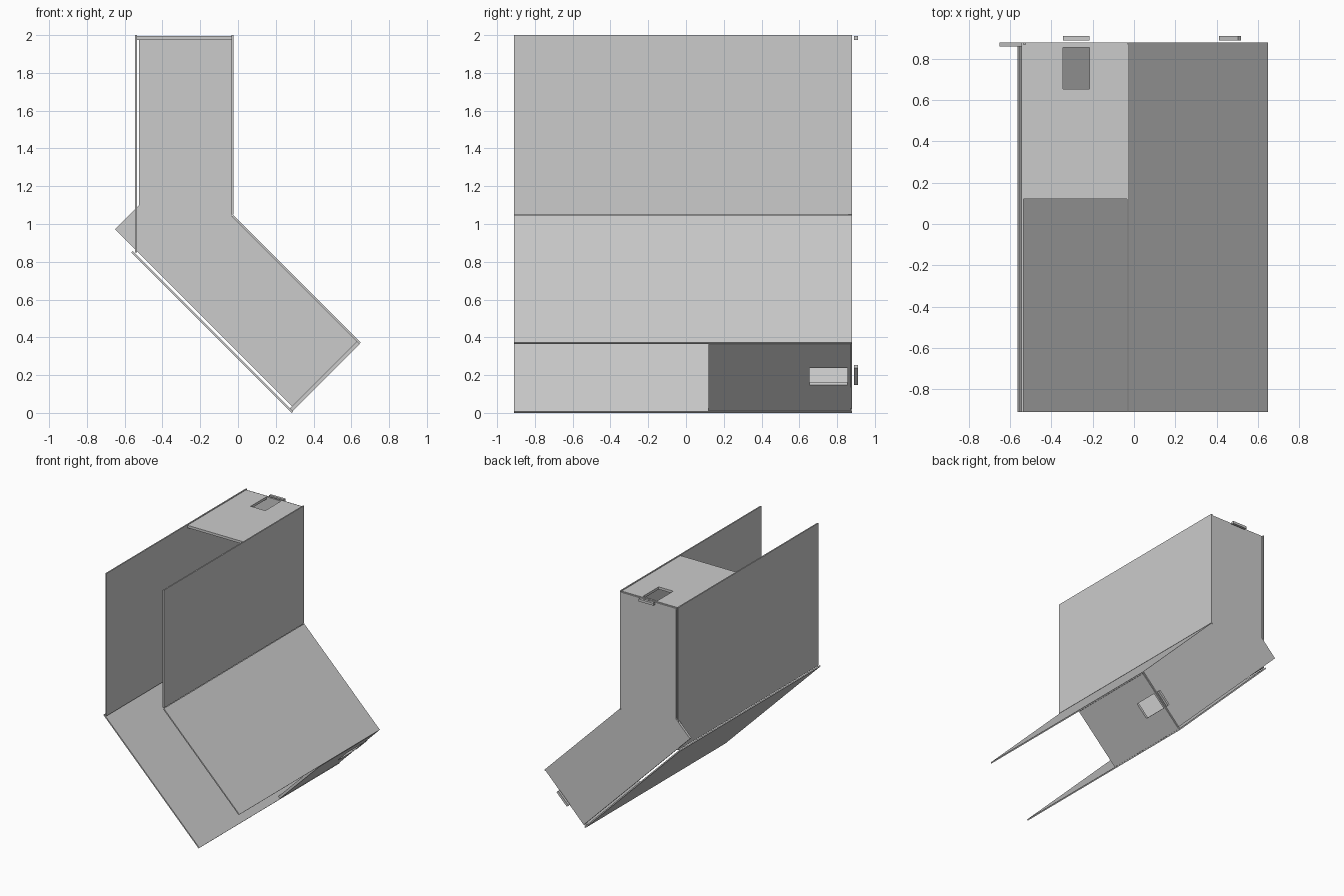
import bpy
import bmesh
from mathutils import Vector

cube = bpy.data.objects.get("Cube")
if cube:
    bpy.data.objects.remove(cube, do_unlink=True)

grey = bpy.data.materials.new("light_grey")
grey.use_nodes = True
colour = (0.6, 0.6, 0.6, 1)
grey.diffuse_color = colour
grey.node_tree.nodes["Principled BSDF"].inputs["Base Color"].default_value = colour

FRONT, BACK = -0.91, 0.88
COVER_FRONT = 0.12


def prism(name, outline, y0, y1):
    """Extrude an x-z outline from y0 to y1."""
    bm = bmesh.new()
    face = bm.faces.new([bm.verts.new((x, y0, z)) for x, z in outline])
    grown = bmesh.ops.extrude_face_region(bm, geom=[face])
    verts = [v for v in grown["geom"] if isinstance(v, bmesh.types.BMVert)]
    bmesh.ops.translate(bm, verts=verts, vec=(0, y1 - y0, 0))
    bmesh.ops.recalc_face_normals(bm, faces=bm.faces)
    mesh = bpy.data.meshes.new(name)
    bm.to_mesh(mesh)
    bm.free()
    mesh.materials.append(grey)
    obj = bpy.data.objects.new(name, mesh)
    bpy.context.collection.objects.link(obj)
    return obj


def strip(a, b, thickness):
    """Outline of a plate whose outer face runs a to b, thickened to its right."""
    a, b = Vector(a), Vector(b)
    d = (b - a).normalized() * thickness
    side = Vector((d.y, -d.x))
    return [a, b, b + side, a + side]


def cover(name, a, b, hole_mid):
    """End cover with a rectangular slot, and a loose tab behind it."""
    plate = prism(name + "_cover", strip(a, b, 0.02), COVER_FRONT, BACK - 0.01)
    d = (Vector(b) - Vector(a)).normalized()
    mid = Vector(hole_mid)
    start, end = mid - d * 0.065, mid + d * 0.065
    out = Vector((-d.y, d.x)) * 0.05
    cutter = prism(name + "_cutter", strip(start + out, end + out, 0.15), 0.655, 0.855)
    cutter.hide_render = True
    mod = plate.modifiers.new("slot", 'BOOLEAN')
    mod.operation = 'DIFFERENCE'
    mod.solver = 'EXACT'
    mod.object = cutter
    bpy.context.view_layer.objects.active = plate
    bpy.ops.object.modifier_apply(modifier=mod.name)
    bpy.data.objects.remove(cutter, do_unlink=True)
    prism(name + "_tab", strip(start, end, 0.02), 0.89, 0.91)


# Upright walls
prism("left_upright_wall", strip((-0.545, 0.85), (-0.545, 2), 0.01), FRONT, BACK)
prism("right_upright_wall", strip((-0.025, 2), (-0.025, 1.05), 0.01), FRONT, BACK)

# Sloping walls
prism("upper_sloping_wall", strip((-0.025, 1.047), (0.65, 0.372), 0.01), FRONT, BACK)
prism("lower_sloping_wall", strip((0.285, 0), (-0.565, 0.85), 0.01), FRONT, BACK)

# Bent back panel with its projecting corner
prism("back_panel", [(-0.525, 1.99), (-0.035, 1.99), (-0.035, 1.043), (0.638, 0.37),
                     (0.297, 0.023), (-0.652, 0.972), (-0.525, 1.099)], 0.86, BACK)

# Slotted covers on the two open ends
cover("top", (-0.535, 1.995), (-0.035, 1.995), (-0.28, 1.995))
cover("lower", (0.643, 0.363), (0.29, 0.01), (0.473, 0.193))
